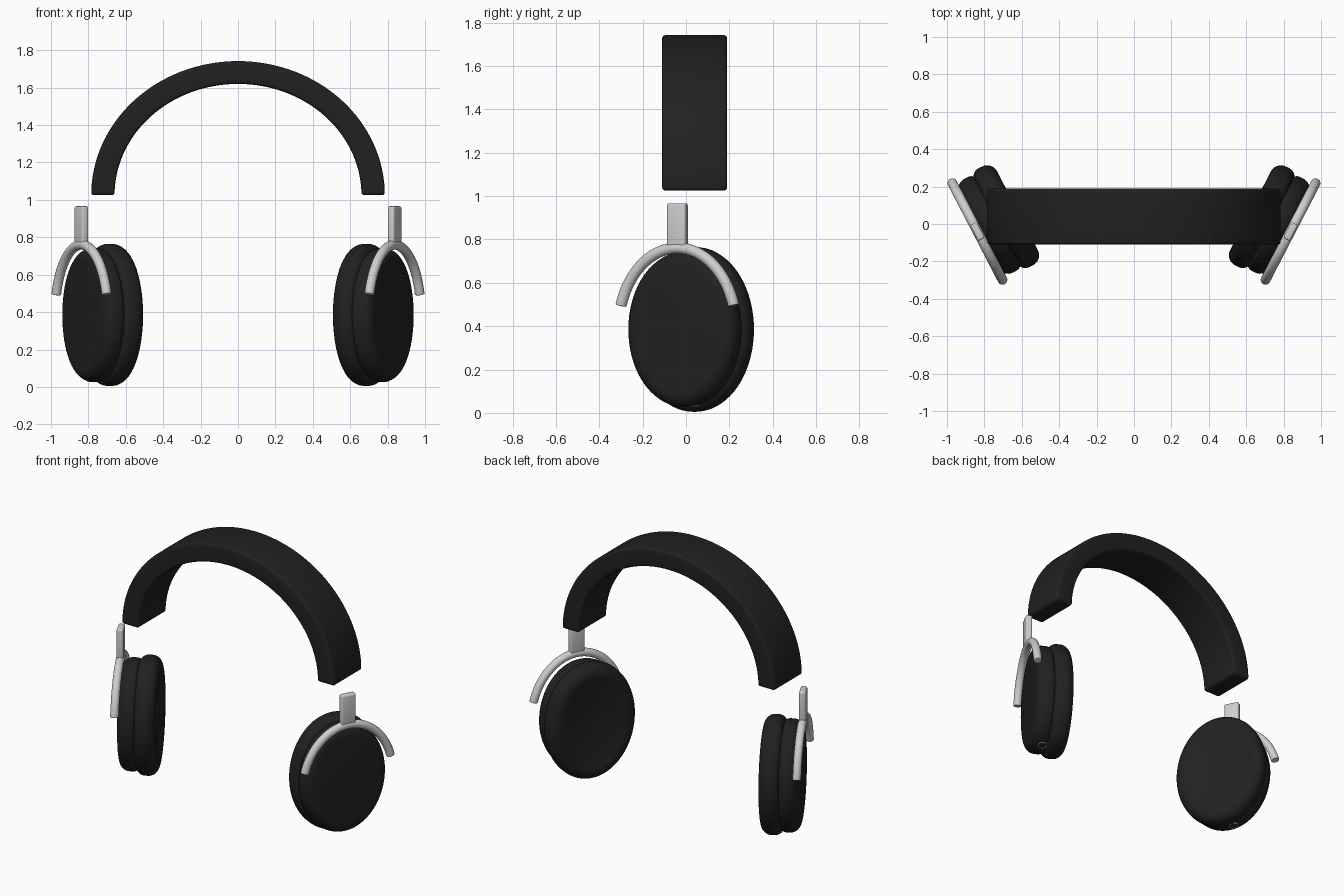
import bpy, bmesh, math
from math import sin, cos, pi, radians

if "Cube" in bpy.data.objects:
    bpy.data.objects.remove(bpy.data.objects["Cube"])


def material(name, value):
    m = bpy.data.materials.new(name)
    m.diffuse_color = (value, value, value, 1)
    m.use_nodes = True
    m.node_tree.nodes["Principled BSDF"].inputs["Base Color"].default_value = m.diffuse_color
    return m


BLACK = material("matte black", 0.015)
SILVER = material("silver", 0.62)
TURN = radians(27.4)   # ear cups are swivelled about the vertical
MID_Z = 0.385          # height of the cup centres


def place(u, s, z, side):
    """Cup frame (u along the face, s inwards, z up) to world."""
    x = 0.837 + u * sin(TURN) - s * cos(TURN)
    y = -0.04 + u * cos(TURN) + s * sin(TURN)
    return (side * x, y, z)


def loft(name, rings, mat, bevel=0.0, closed=False):
    """Skin a list of point rings, cap the ends, optionally round hard edges."""
    bm = bmesh.new()
    rows = [[bm.verts.new(p) for p in ring] for ring in rings]
    pairs = list(zip(rows, rows[1:]))
    if closed:
        pairs.append((rows[-1], rows[0]))
    for a, b in pairs:
        n = len(a)
        for i in range(n):
            j = (i + 1) % n
            bm.faces.new((a[i], a[j], b[j], b[i]))
    if not closed:
        bm.faces.new(rows[0])
        bm.faces.new(rows[-1])
    bmesh.ops.recalc_face_normals(bm, faces=bm.faces)
    if bevel:
        hard = [e for e in bm.edges if e.calc_face_angle(0) > radians(50)]
        bmesh.ops.bevel(bm, geom=hard, offset=bevel, segments=4,
                        profile=0.5, affect='EDGES', clamp_overlap=True)
    me = bpy.data.meshes.new(name)
    bm.to_mesh(me)
    bm.free()
    me.materials.append(mat)
    me.shade_smooth()
    me.set_sharp_from_angle(angle=radians(40))
    ob = bpy.data.objects.new(name, me)
    bpy.context.collection.objects.link(ob)
    return ob


def oval(a, b, s, side, n=72):
    return [place(a * cos(2 * pi * i / n), s, MID_Z + b * sin(2 * pi * i / n), side)
            for i in range(n)]


def pad(name, a, b, s0, s1, r0, r1, side, dish=0.0):
    """Oval disc from s0 to s1, edges rounded by r0 (outer) and r1 (inner)."""
    prof = []
    for k in range(9):
        t = pi / 2 * k / 8
        prof.append((s0 + r0 * (1 - sin(t)), r0 * (1 - cos(t))))
    prof.reverse()
    for k in range(9):
        t = pi / 2 * k / 8
        prof.append((s1 - r1 * (1 - sin(t)), r1 * (1 - cos(t))))
    if dish:   # shallow step around the ear opening
        prof += [(s1, r1 + 0.02), (s1 - dish, r1 + 0.03)]
    loft(name, [oval(a - d, b - d, s, side) for s, d in prof], BLACK)


# Headband: half oval strap with rounded edges
Y0, Y1, BASE = -0.11, 0.19, 1.025
sections = []
for i in range(65):
    t = pi * i / 64
    xo, zo = 0.785 * cos(t), BASE + 0.717 * sin(t)
    xi, zi = 0.66 * cos(t), BASE + 0.595 * sin(t)
    sections.append([(xo, Y0, zo), (xo, Y1, zo), (xi, Y1, zi), (xi, Y0, zi)])
loft("headband", sections, BLACK, bevel=0.016)

for side, label in ((1, "right"), (-1, "left")):
    # Ear cup shell and cushion, meeting in a groove
    pad(label + "_ear_cup", 0.282, 0.358, 0.007, 0.125, 0.06, 0.035, side)
    pad(label + "_ear_cushion", 0.297, 0.38, 0.110, 0.241, 0.05, 0.06, side, dish=0.004)

    # Yoke: round bar arched over the cup
    bar = []
    for i in range(49):
        t = radians(17) + radians(146) * i / 48
        a, b, r = 0.306, 0.375, 0.026
        nu, nz = b * cos(t), a * sin(t)
        ln = math.hypot(nu, nz)
        ring = []
        for k in range(20):
            q = 2 * pi * k / 20
            ring.append(place(a * cos(t) + r * cos(q) * nu / ln, r * sin(q),
                              MID_Z + b * sin(t) + r * cos(q) * nz / ln, side))
        bar.append(ring)
    loft(label + "_yoke", bar, SILVER, bevel=0.004)

    # Slider stem: flat upright blade
    w, d = 0.048, 0.02
    blade = [[place(u, s, z, side) for u, s in ((-w, -d), (w, -d), (w, d), (-w, d))]
             for z in (0.755, 0.966)]
    loft(label + "_stem", blade, SILVER, bevel=0.01)

    # Thin trim ring of the socket under the cup
    trim = []
    for i in range(32):
        t = 2 * pi * i / 32
        ring = []
        for k in range(8):
            q = 2 * pi * k / 8
            rr = 0.027 + 0.003 * cos(q)
            u = 0.045 + rr * cos(t)
            lift = 0.358 * (1 - math.sqrt(1 - (u / 0.282) ** 2))
            ring.append(place(u, 0.085 + rr * sin(t),
                              0.0285 + lift + 0.003 * sin(q), side))
        trim.append(ring)
    loft(label + "_socket_trim", trim, SILVER, closed=True)
